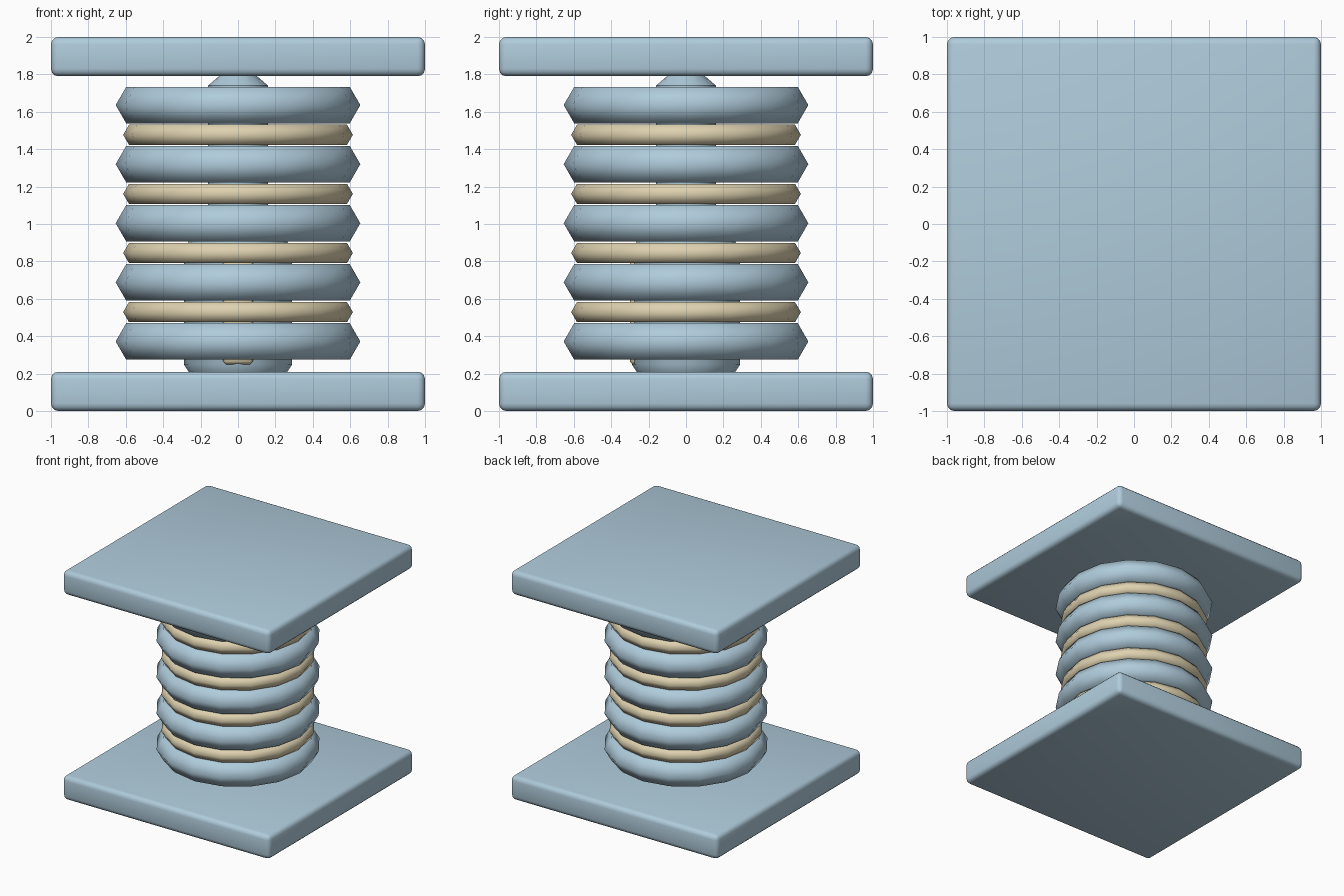
import bpy, bmesh, math

if "Cube" in bpy.data.objects:
    bpy.data.objects.remove(bpy.data.objects["Cube"])


def material(name, rgb):
    m = bpy.data.materials.new(name)
    m.diffuse_color = (*rgb, 1)
    m.use_nodes = True
    m.node_tree.nodes["Principled BSDF"].inputs["Base Color"].default_value = m.diffuse_color
    return m


BLUE = material("pale blue steel", (0.43, 0.60, 0.71))
TAN = material("sandy tan", (0.73, 0.64, 0.43))


def finish(bm, name, mat, angle):
    bmesh.ops.recalc_face_normals(bm, faces=bm.faces)
    mesh = bpy.data.meshes.new(name)
    bm.to_mesh(mesh)
    bm.free()
    mesh.materials.append(mat)
    ob = bpy.data.objects.new(name, mesh)
    bpy.context.collection.objects.link(ob)
    bpy.ops.object.select_all(action='DESELECT')
    ob.select_set(True)
    bpy.context.view_layer.objects.active = ob
    bpy.ops.object.shade_smooth_by_angle(angle=math.radians(angle))
    return ob


def box(name, size, centre, bevel, segments, mat):
    bm = bmesh.new()
    bmesh.ops.create_cube(bm, size=1)
    for v in bm.verts:
        v.co = [v.co[i] * size[i] + centre[i] for i in range(3)]
    bmesh.ops.bevel(bm, geom=bm.edges[:], offset=bevel, segments=segments,
                    profile=0.5, affect='EDGES')
    return finish(bm, name, mat, 60)


def revolve(name, profile, sides, mat, angle, closed=False):
    """Turn (radius, z) points about z; open profiles get end caps."""
    bm = bmesh.new()
    loops = []
    for r, z in profile:
        loops.append([bm.verts.new((r * math.cos(2 * math.pi * i / sides),
                                    r * math.sin(2 * math.pi * i / sides), z))
                      for i in range(sides)])
    pairs = list(zip(loops, loops[1:]))
    if closed:
        pairs.append((loops[-1], loops[0]))
    else:
        bm.faces.new(loops[0])
        bm.faces.new(loops[-1])
    for a, b in pairs:
        for i in range(sides):
            j = (i + 1) % sides
            bm.faces.new((a[i], a[j], b[j], b[i]))
    return finish(bm, name, mat, angle)


def ring(name, radius, tube, z, mat):
    hexagon = [(radius + tube * math.cos(math.pi * k / 3),
                z + tube * math.sin(math.pi * k / 3)) for k in range(6)]
    revolve(name, hexagon, 16, mat, 65, closed=True)


# Square end plates
box("base_plate", (2, 2, 0.21), (0, 0, 0.105), 0.04, 3, BLUE)
box("top_plate", (2, 2, 0.21), (0, 0, 1.895), 0.04, 3, BLUE)

# Chamfered outer sleeve and sliding rod
revolve("lower_sleeve", [(0.26, 0.205), (0.29, 0.25), (0.29, 0.87), (0.26, 0.91)],
        16, BLUE, 35)
revolve("upper_rod", [(0.16, 0.85), (0.16, 1.74), (0.09, 1.80)], 16, BLUE, 35)

# Slim strip on the front of the sleeve
box("sleeve_strip", (0.16, 0.06, 0.58), (0, -0.27, 0.54), 0.015, 1, TAN)

# Stacked rings: wide blue ones with slimmer tan ones between
STEP = 0.316
for n in range(5):
    ring(f"wide_ring_{n + 1}", 0.5415, 0.1125, 0.372 + STEP * n, BLUE)
for n in range(4):
    ring(f"slim_ring_{n + 1}", 0.552, 0.062, 0.529 + STEP * n, TAN)
